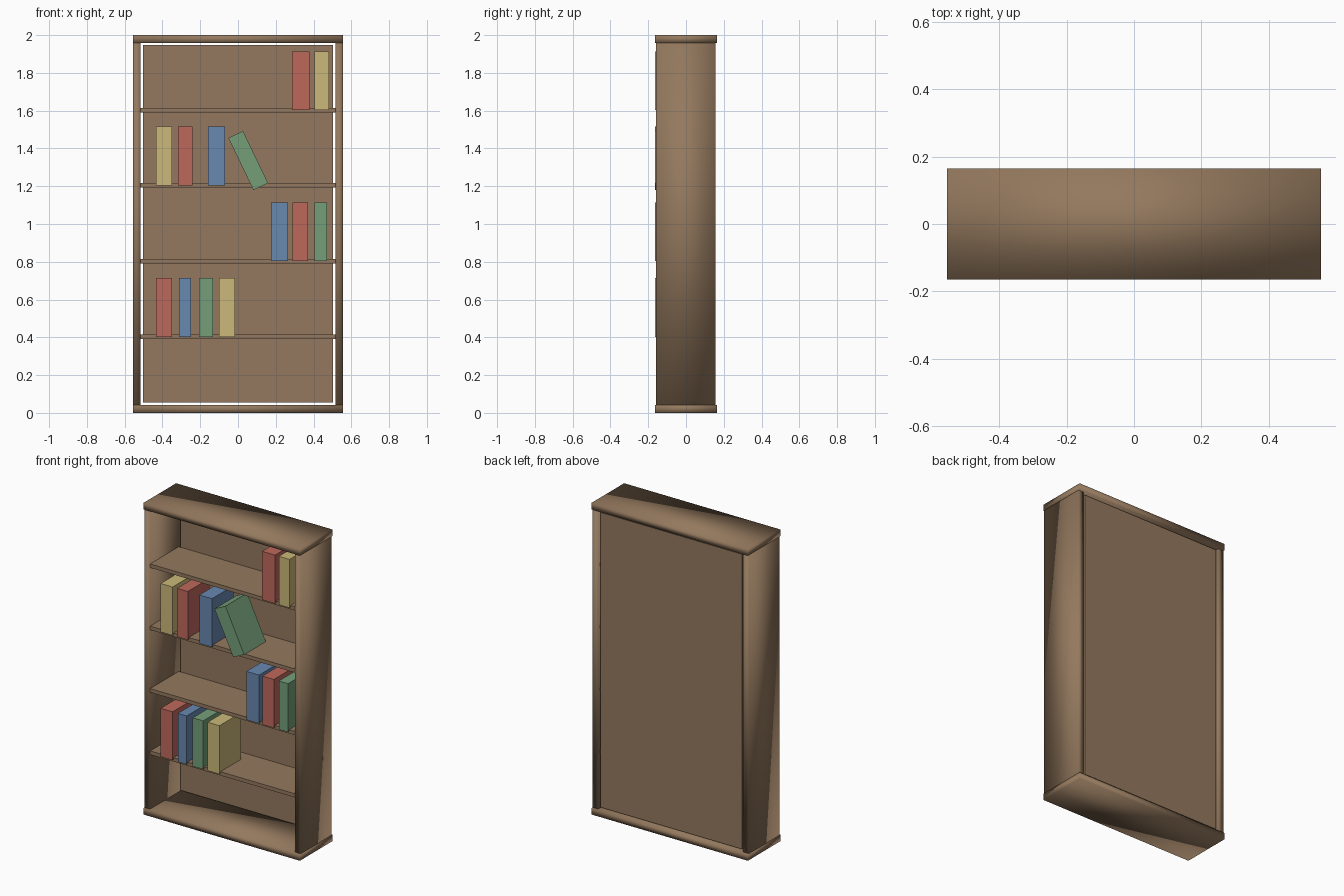
import bpy
from math import radians

if "Cube" in bpy.data.objects:
    bpy.data.objects.remove(bpy.data.objects["Cube"], do_unlink=True)


def material(name, rgb):
    m = bpy.data.materials.new(name)
    m.use_nodes = True
    m.diffuse_color = (*rgb, 1)
    m.node_tree.nodes["Principled BSDF"].inputs["Base Color"].default_value = (*rgb, 1)
    return m


wood = material("brown wood", (0.296, 0.191, 0.112))
covers = {
    "red": material("red cover", (0.515, 0.138, 0.107)),
    "yellow": material("yellow cover", (0.604, 0.479, 0.195)),
    "blue": material("blue cover", (0.141, 0.246, 0.434)),
    "green": material("green cover", (0.178, 0.347, 0.191)),
}


def box(name, xs, ys, zs, mat, smooth=False):
    """Box spanning the given (low, high) ranges."""
    spans = (xs, ys, zs)
    bpy.ops.mesh.primitive_cube_add(size=1, location=[(a + b) / 2 for a, b in spans])
    ob = bpy.context.object
    ob.name = name
    ob.scale = [b - a for a, b in spans]
    bpy.ops.object.transform_apply(location=False, rotation=False, scale=True)
    ob.data.materials.append(mat)
    if smooth:
        bpy.ops.object.shade_smooth()
    return ob


# Frame: soft-shaded boards around an open case
HALF_W, INNER_W, HALF_D, HEIGHT, BOARD = 0.555, 0.515, 0.165, 2.0, 0.042
box("bottom_board", (-HALF_W, HALF_W), (-HALF_D, HALF_D), (0, BOARD), wood, True)
box("top_board", (-HALF_W, HALF_W), (-HALF_D, HALF_D), (HEIGHT - BOARD, HEIGHT), wood, True)
box("left_side", (INNER_W, HALF_W), (-0.158, 0.155), (BOARD, HEIGHT - BOARD), wood, True)
box("right_side", (-HALF_W, -INNER_W), (-0.158, 0.155), (BOARD, HEIGHT - BOARD), wood, True)

# Back panel, leaving a narrow gap to the frame
box("back_panel", (-0.503, 0.503), (0.135, 0.15), (0.055, 1.947), wood)

# Shelves, each with its row of books: colour, left edge, right edge
rows = [
    (0.403, [("red", -0.434, -0.349), ("blue", -0.312, -0.249),
             ("green", -0.206, -0.132), ("yellow", -0.1, -0.016)]),
    (0.803, [("blue", 0.175, 0.265), ("red", 0.288, 0.37), ("green", 0.405, 0.471)]),
    (1.204, [("yellow", -0.434, -0.349), ("red", -0.317, -0.241), ("blue", -0.159, -0.069)]),
    (1.603, [("red", 0.286, 0.378), ("yellow", 0.405, 0.481)]),
]
BOOK_Y, BOOK_H = (-HALF_D, 0.055), 0.311
for number, (z, books) in enumerate(rows, 1):
    box(f"shelf_{number}", (-INNER_W, INNER_W), (-0.155, 0.135), (z - 0.012, z + 0.012), wood)
    for colour, x0, x1 in books:
        box(f"{colour}_book_{number}", (x0, x1), BOOK_Y, (z, z + BOOK_H), covers[colour])

# One book leaning to the side
leaning = box("leaning_book", (0.011, 0.097), BOOK_Y, (1.183, 1.489), covers["green"])
leaning.rotation_euler.y = radians(-25.7)
